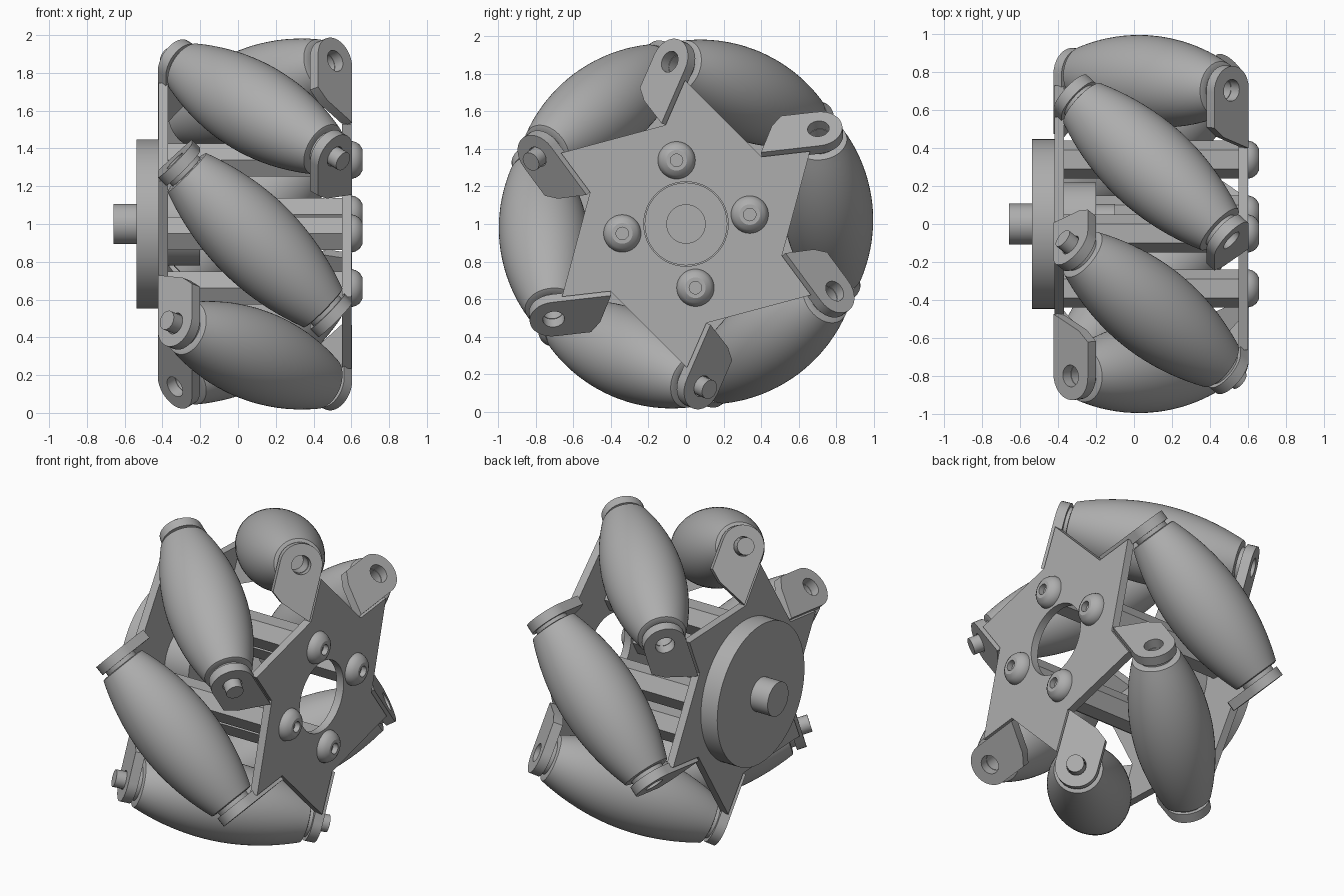
import bpy
import bmesh
from math import sin, cos, pi, radians, sqrt, hypot
from mathutils import Matrix, Vector

if "Cube" in bpy.data.objects:
    bpy.data.objects.remove(bpy.data.objects["Cube"])

# One bare grey for the whole wheel
GREY = (0.42, 0.42, 0.42, 1)
mat = bpy.data.materials.new("plain grey")
mat.use_nodes = True
mat.diffuse_color = GREY
mat.node_tree.nodes["Principled BSDF"].inputs["Base Color"].default_value = GREY

MID = 0.09          # x of the plane halfway between the plates
ARM = 0.758         # wheel axis to roller axis
smooth_parts = []


def frame(a, b, c, origin):
    m = Matrix((a, b, c)).transposed().to_4x4()
    m.translation = origin
    return m


def add(name, mesh, matrix):
    mesh.materials.clear()
    mesh.materials.append(mat)
    ob = bpy.data.objects.new(name, mesh)
    bpy.context.collection.objects.link(ob)
    ob.matrix_world = matrix
    return ob


def lathe(name, profile, matrix, segs=48, smooth=True):
    """Spin (radius, height) points around the local z axis."""
    bm = bmesh.new()
    vs = [bm.verts.new((r, 0, h)) for r, h in profile]
    es = [bm.edges.new(p) for p in zip(vs, vs[1:])]
    bmesh.ops.spin(bm, geom=vs + es, cent=(0, 0, 0), axis=(0, 0, 1),
                   angle=2 * pi, steps=segs, use_merge=True)
    bmesh.ops.remove_doubles(bm, verts=bm.verts, dist=1e-4)
    bmesh.ops.recalc_face_normals(bm, faces=bm.faces)
    mesh = bpy.data.meshes.new(name)
    bm.to_mesh(mesh)
    bm.free()
    ob = add(name, mesh, matrix)
    if smooth:
        smooth_parts.append(ob)


def rod(name, r, a, b, matrix, segs=48, smooth=True):
    lathe(name, [(0, a), (r, a), (r, b), (0, b)], matrix, segs, smooth)


def circle(r, n=40):
    return [(r * cos(2 * pi * i / n), r * sin(2 * pi * i / n)) for i in range(n)]


def sheet(name, loops, thick, matrix):
    """Flat plate from an outline and its holes."""
    cu = bpy.data.curves.new(name, "CURVE")
    cu.dimensions, cu.fill_mode, cu.extrude = "2D", "BOTH", thick / 2
    for pts in loops:
        sp = cu.splines.new("POLY")
        sp.points.add(len(pts) - 1)
        for p, (u, v) in zip(sp.points, pts):
            p.co = (u, v, 0, 1)
        sp.use_cyclic_u = True
    tmp = bpy.data.objects.new(name + "_outline", cu)
    bpy.context.collection.objects.link(tmp)
    dg = bpy.context.evaluated_depsgraph_get()
    mesh = bpy.data.meshes.new_from_object(tmp.evaluated_get(dg))
    bpy.data.objects.remove(tmp)
    bpy.data.curves.remove(cu)
    smooth_parts.append(add(name, mesh, matrix))


X = Vector((1, 0, 0))
axle = frame(Vector((0, 1, 0)), Vector((0, 0, 1)), X, (0, 0, 1))
mids = [radians(6.5 + 60 * i) for i in range(6)]

# Star plates: each arm has a notch and a fold edge parallel to its roller's radius
for name, side in (("right_star_plate", 1), ("left_star_plate", -1)):
    star = []
    for m in mids:
        arm = []
        for rho, tan in ((0.70, 0.31), (0.44, 0.31)):
            tan *= side
            arm.append((rho * cos(m) - tan * sin(m), rho * sin(m) + tan * cos(m)))
        star += arm[::side]
    sheet(name, [star, circle(0.225, 64)], 0.05,
          axle @ Matrix.Translation((0, 0, MID + side * 0.485)))

# Roller profile: barrel with collars and a blind bore at each end
HALF, N = 0.51, 20
barrel = []
for i in range(N + 1):
    t = -1 + 2 * i / N
    barrel.append((0.24 - 0.095 * t * t, t * HALF))
end = [(0, 0.4), (0.055, 0.4), (0.055, 0.54), (0.105, 0.54), (0.105, 0.515), (0.13, 0.515)]
roller = [(r, -h) for r, h in end] + barrel + end[::-1]

# Bent tab: oblique foot and rounded top
W = 0.128
tab = [(-0.318, -W), (0, -W)]
tab += [(W * sin(pi * i / 16), -W * cos(pi * i / 16)) for i in range(1, 16)]
tab += [(0, W), (-0.19, W), (-0.245, 0.06)]

for i, m in enumerate(mids):
    R = Vector((0, cos(m), sin(m)))
    T = Vector((0, -sin(m), cos(m)))
    base = frame(R, (T - X) / sqrt(2), (T + X) / sqrt(2),
                 Vector((MID, 0, 1)) + ARM * R)
    lathe(f"roller_{i + 1}", roller, base, 64)
    for side, turn in (("right", 0), ("left", pi)):
        flip = base @ Matrix.Rotation(turn, 4, "X")
        sheet(f"{side}_tab_{i + 1}", [tab, circle(0.058, 32)], 0.06,
              flip @ Matrix.Translation((0, 0, 0.57)))
        # Only two rollers carry their axle pins
        if i in (2, 4):
            rod(f"{side}_axle_pin_{i + 1}", 0.053, 0.42, 0.66, flip, 16)

# Hex spacers between the plates, with domed socket screws
dome = [(0, 0.59), (0.1, 0.59), (0.1, 0.605), (0.094, 0.625), (0.08, 0.645),
        (0.055, 0.66), (0.033, 0.66), (0.033, 0.625), (0, 0.625)]
for i in range(4):
    a = radians(98.4 + 90 * i)
    place = axle @ Matrix.Translation((0.343 * cos(a), 0.343 * sin(a), 0))
    rod(f"hex_spacer_{i + 1}", 0.1, -0.38, 0.56, place, 6, False)
    lathe(f"screw_head_{i + 1}", dome, place, 32)

# Hub, drive disc and shaft
rod("hub", 0.22, -0.43, -0.2, axle, 64)
rod("inner_shaft", 0.105, -0.21, -0.1, axle)
rod("drive_disc", 0.447, -0.537, -0.415, axle, 96)
rod("outer_shaft", 0.107, -0.66, -0.53, axle)

# Smooth curved surfaces, keep hard edges
bpy.context.view_layer.update()
bpy.ops.object.select_all(action="DESELECT")
for ob in smooth_parts:
    ob.select_set(True)
bpy.context.view_layer.objects.active = smooth_parts[0]
bpy.ops.object.shade_smooth_by_angle(angle=radians(30))
